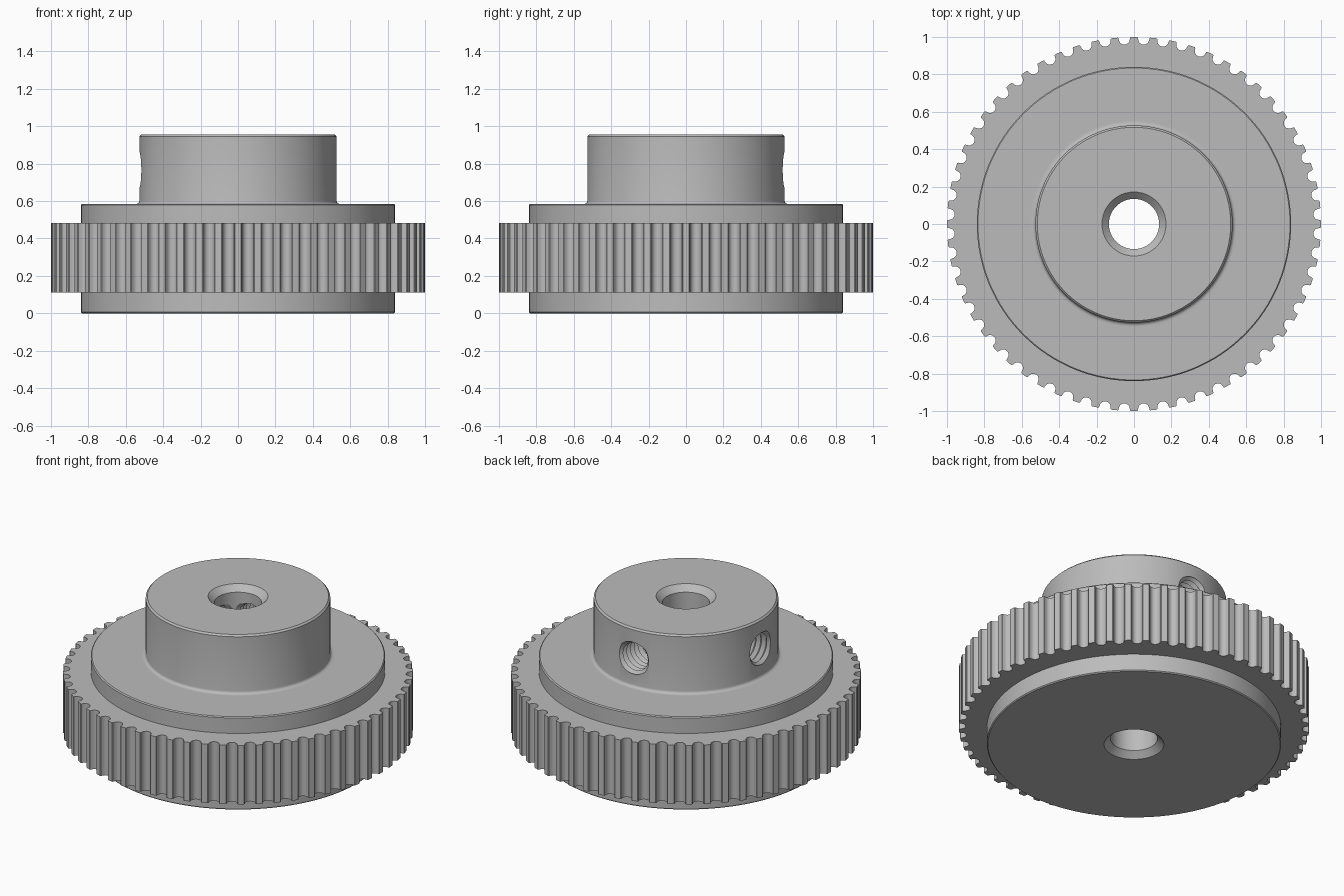
import bpy, bmesh, math
from mathutils import Vector, Matrix

cube = bpy.data.objects.get("Cube")
if cube:
    bpy.data.objects.remove(cube, do_unlink=True)

steel = bpy.data.materials.new("grey metal")
steel.use_nodes = True
grey = (0.5, 0.5, 0.5, 1)
steel.diffuse_color = grey
steel.node_tree.nodes["Principled BSDF"].inputs["Base Color"].default_value = grey


def finish(name, bm):
    bmesh.ops.recalc_face_normals(bm, faces=bm.faces)
    mesh = bpy.data.meshes.new(name)
    bm.to_mesh(mesh)
    bm.free()
    mesh.materials.append(steel)
    obj = bpy.data.objects.new(name, mesh)
    bpy.context.collection.objects.link(obj)
    return obj


def lathe(name, profile, steps=128):
    """Turn (radius, height) points around z and close both ends."""
    bm = bmesh.new()
    verts = [bm.verts.new((r, 0, z)) for r, z in profile]
    edges = [bm.edges.new(pair) for pair in zip(verts, verts[1:])]
    bmesh.ops.spin(bm, geom=verts + edges, axis=(0, 0, 1), cent=(0, 0, 0),
                   steps=steps, angle=math.tau, use_merge=True)
    bmesh.ops.remove_doubles(bm, verts=bm.verts, dist=1e-5)
    bmesh.ops.holes_fill(bm, edges=bm.edges, sides=0)
    return finish(name, bm)


def combine(target, tool, operation):
    mod = target.modifiers.new(tool.name, "BOOLEAN")
    mod.operation = operation
    mod.solver = "EXACT"
    mod.object = tool
    bpy.context.view_layer.update()
    bpy.context.view_layer.objects.active = target
    bpy.ops.object.modifier_apply(modifier=mod.name)
    bpy.data.objects.remove(tool, do_unlink=True)


# Flanges and hub, with small chamfers and a fillet at the hub foot
FLANGE, HUB, STEP, TOP, CH, FIL = 0.84, 0.527, 0.585, 0.955, 0.006, 0.018
fillet = [(HUB + FIL * (1 - math.cos(a)), STEP + FIL * (1 - math.sin(a)))
          for a in (math.radians(90 - 22.5 * i) for i in range(5))]
fillet = [(HUB + FIL * (1 - math.sin(math.pi / 8 * i)),
           STEP + FIL * (1 - math.cos(math.pi / 8 * i))) for i in range(5)]
pulley = lathe("toothed_pulley", [
    (FLANGE - CH, 0), (FLANGE, CH), (FLANGE, STEP - CH), (FLANGE - CH, STEP),
    (HUB + FIL + 0.01, STEP), *fillet,
    (HUB, TOP - 0.01), (HUB - 0.01, TOP)])

# Toothed ring: round-bottomed grooves between flat-topped teeth
TEETH, GROOVE, DEPTH = 60, 0.0295, 0.04
centre = 1 - DEPTH + GROOVE
groove = [(-0.035, 0.9993), (-0.0315, 0.9965)]
for i in range(9):
    a = math.pi * i / 8
    groove.append((-GROOVE * math.cos(a), centre - GROOVE * math.sin(a)))
groove += [(-u, r) for u, r in reversed(groove[:2])]
bm = bmesh.new()
outline = []
for k in range(TEETH):
    crest = Matrix.Rotation(-math.tau * k / TEETH, 3, "Z")
    gap = Matrix.Rotation(-math.tau * (k + 0.5) / TEETH, 3, "Z")
    outline.append(crest @ Vector((0, 1, 0)))
    outline += [gap @ Vector((u, r, 0)) for u, r in groove]
base = bm.faces.new([bm.verts.new(p + Vector((0, 0, 0.11))) for p in outline])
extruded = bmesh.ops.extrude_face_region(bm, geom=[base], use_keep_orig=True)
bmesh.ops.translate(bm, vec=(0, 0, 0.372),
                    verts=[v for v in extruded["geom"] if isinstance(v, bmesh.types.BMVert)])
combine(pulley, finish("tooth_ring", bm), "UNION")

# Through bore, countersunk at both ends
BORE, SINK = 0.134, 0.037
bore = lathe("bore_cutter", [
    (BORE + 2 * SINK, -SINK), (BORE, SINK),
    (BORE, TOP - SINK), (BORE + 2 * SINK, TOP + SINK)], 96)
combine(pulley, bore, "DIFFERENCE")

# Two threaded set-screw holes through the hub wall
PITCH = 0.037
thread = []
for i in range(16):
    thread += [(0.106, 0.04 + i * PITCH), (0.086, 0.04 + (i + 0.5) * PITCH)]
quarter = math.pi / 2
for name, turn in (("back_screw_hole", (-quarter, 0, 0)),
                   ("side_screw_hole", (0, -quarter, 0))):
    hole = lathe(name, thread, 48)
    hole.location.z = 0.767
    hole.rotation_euler = turn
    combine(pulley, hole, "DIFFERENCE")

# Smooth round walls, crisp edges
bpy.ops.object.select_all(action="DESELECT")
pulley.select_set(True)
bpy.context.view_layer.objects.active = pulley
bpy.ops.object.shade_smooth_by_angle(angle=math.radians(30))
